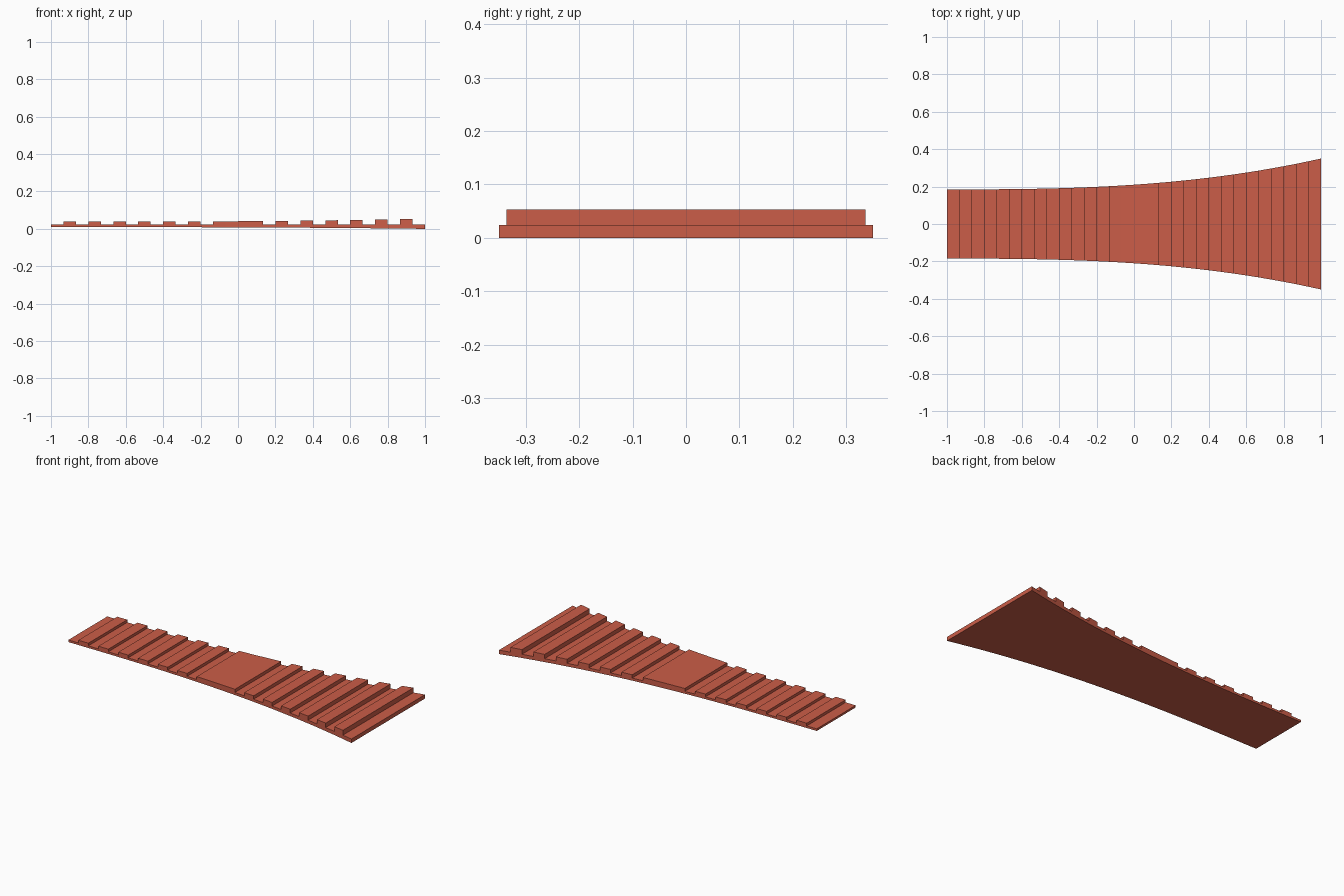
import bpy, bmesh

if "Cube" in bpy.data.objects:
    bpy.data.objects.remove(bpy.data.objects["Cube"])

N = 30                                   # equal strips along the length
BASE, RIDGE, PIVOT = 0.024, 0.0545, 0.02  # heights at the wide end, flare centre


def half_width(x):
    return 0.185 + 0.165 * ((x + 1) / 2) ** 2.72


def point(x, side, z):
    # the whole cross-section scales with the flare
    w = half_width(x)
    return (x, side * w, PIVOT + (z - PIVOT) * w / 0.35)


def raised(i):
    # alternate strips are ridges, with a wide flat pad in the middle
    return i % 2 == 1 and i < 13 or 13 <= i <= 16 or i > 16 and i % 2 == 0


bm = bmesh.new()


def quad(*pts):
    bm.faces.new([bm.verts.new(p) for p in pts])


xs = [-1 + 2 * i / N for i in range(N + 1)]
tops = [RIDGE if raised(i) else BASE for i in range(N)]

# strips: bottom, top and side walls
for i, h in enumerate(tops):
    a, b = xs[i], xs[i + 1]
    quad(point(a, -1, 0), point(a, 1, 0), point(b, 1, 0), point(b, -1, 0))
    quad(point(a, -1, h), point(b, -1, h), point(b, 1, h), point(a, 1, h))
    for s in (-1, 1):
        quad(point(a, s, 0), point(b, s, 0), point(b, s, BASE), point(a, s, BASE))
        if h > BASE:
            quad(point(a, s, BASE), point(b, s, BASE), point(b, s, h), point(a, s, h))

# end caps and ridge risers
levels = [0] + tops + [0]
for i, x in enumerate(xs):
    lo, hi = sorted(levels[i:i + 2])
    if hi > lo:
        quad(point(x, -1, lo), point(x, 1, lo), point(x, 1, hi), point(x, -1, hi))

bmesh.ops.remove_doubles(bm, verts=bm.verts, dist=1e-5)
bmesh.ops.recalc_face_normals(bm, faces=bm.faces)
mesh = bpy.data.meshes.new("ribbed_flared_plate")
bm.to_mesh(mesh)
bm.free()

plate = bpy.data.objects.new("ribbed_flared_plate", mesh)
bpy.context.collection.objects.link(plate)
mat = bpy.data.materials.new("terracotta_red")
mat.diffuse_color = (0.6, 0.11, 0.065, 1)
mat.use_nodes = True
mat.node_tree.nodes["Principled BSDF"].inputs["Base Color"].default_value = mat.diffuse_color
mesh.materials.append(mat)
